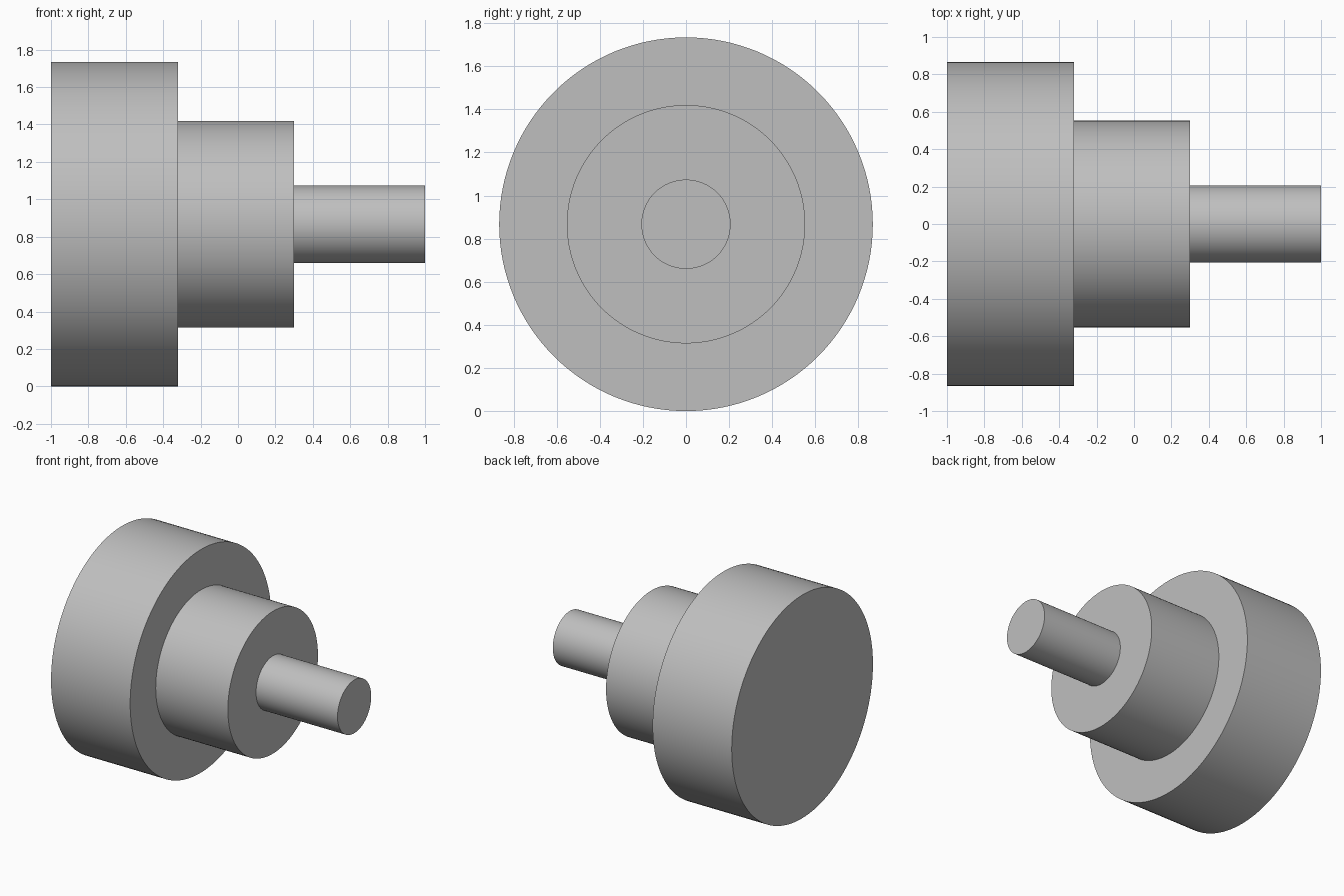
import bpy, bmesh, math
from mathutils import Vector

cube = bpy.data.objects.get("Cube")
if cube:
    bpy.data.objects.remove(cube, do_unlink=True)

# Plain grey material
grey = bpy.data.materials.new("plain_grey")
grey.use_nodes = True
colour = (0.52, 0.52, 0.52, 1)
grey.diffuse_color = colour
grey.node_tree.nodes["Principled BSDF"].inputs["Base Color"].default_value = colour

SIDES = 128
FLANGE_RADIUS, HUB_RADIUS, PIN_RADIUS = 0.867, 0.553, 0.207

# Stepped half profile (x along the axis, radius): flange, hub, pin
profile = [
    (-1.0, 0), (-1.0, FLANGE_RADIUS),
    (-0.32, FLANGE_RADIUS), (-0.32, HUB_RADIUS),
    (0.3, HUB_RADIUS), (0.3, PIN_RADIUS),
    (1.0, PIN_RADIUS), (1.0, 0),
]

# Turn the profile around the x axis
bm = bmesh.new()
verts = [bm.verts.new((x, 0, r)) for x, r in profile]
edges = [bm.edges.new(pair) for pair in zip(verts, verts[1:])]
bmesh.ops.spin(bm, geom=verts + edges, cent=(0, 0, 0), axis=(1, 0, 0),
               angle=math.tau, steps=SIDES, use_merge=False)
bmesh.ops.remove_doubles(bm, verts=bm.verts[:], dist=0.0001)
bmesh.ops.recalc_face_normals(bm, faces=bm.faces[:])
bmesh.ops.translate(bm, verts=bm.verts[:], vec=Vector((0, 0, FLANGE_RADIUS)))

mesh = bpy.data.meshes.new("stepped_shaft")
bm.to_mesh(mesh)
bm.free()
mesh.materials.append(grey)
shaft = bpy.data.objects.new("stepped_shaft", mesh)
bpy.context.collection.objects.link(shaft)

# Smooth round walls, sharp steps
bpy.ops.object.select_all(action="DESELECT")
shaft.select_set(True)
bpy.context.view_layer.objects.active = shaft
bpy.ops.object.shade_smooth_by_angle(angle=math.radians(30))
